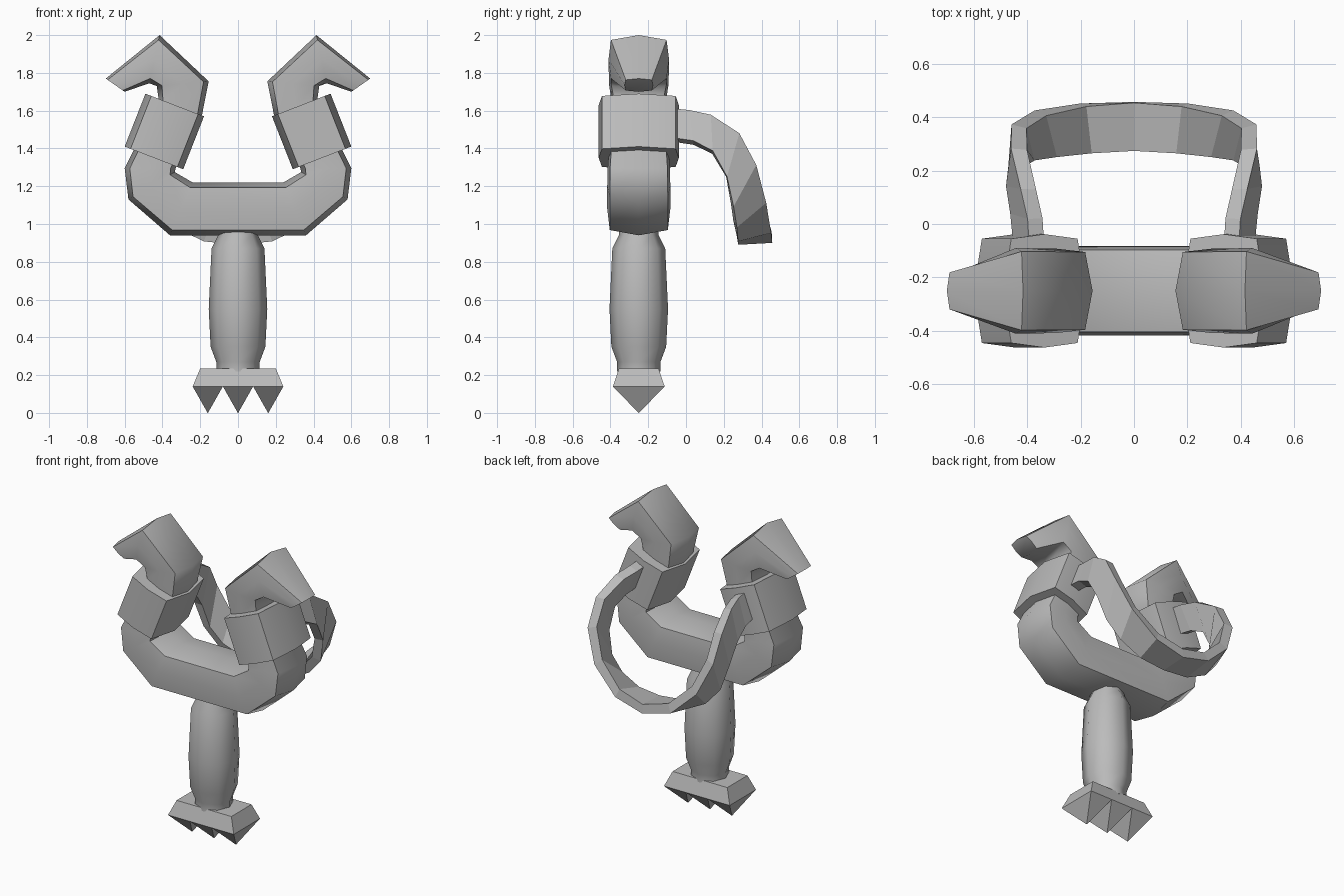
import bpy, bmesh, math
from mathutils import Vector

cube = bpy.data.objects.get("Cube")
if cube:
    bpy.data.objects.remove(cube, do_unlink=True)

AXIS_Y = -0.25  # depth of the frame's centre plane

grey = bpy.data.materials.new("plain_grey")
grey.use_nodes = True
COLOUR = (0.5, 0.5, 0.5, 1)
grey.diffuse_color = COLOUR
grey.node_tree.nodes["Principled BSDF"].inputs["Base Color"].default_value = COLOUR


def loft(name, rings, smooth_angle=None):
    """Skin a list of equal-sized point rings and cap both ends."""
    bm = bmesh.new()
    loops = [[bm.verts.new(p) for p in ring] for ring in rings]
    n = len(loops[0])
    for a, b in zip(loops, loops[1:]):
        for i in range(n):
            j = (i + 1) % n
            bm.faces.new((a[i], a[j], b[j], b[i]))
    bm.faces.new(loops[0])
    bm.faces.new(loops[-1])
    bmesh.ops.remove_doubles(bm, verts=bm.verts, dist=0.0001)
    bmesh.ops.recalc_face_normals(bm, faces=bm.faces)
    mesh = bpy.data.meshes.new(name)
    bm.to_mesh(mesh)
    bm.free()
    mesh.materials.append(grey)
    ob = bpy.data.objects.new(name, mesh)
    bpy.context.collection.objects.link(ob)
    if smooth_angle:
        bpy.ops.object.select_all(action="DESELECT")
        ob.select_set(True)
        bpy.context.view_layer.objects.active = ob
        bpy.ops.object.shade_smooth_by_angle(angle=math.radians(smooth_angle))
    return ob


# Flattened octagon: (position across the section, position in depth)
SECTION = [(1, 0), (0.8, 0.92), (0, 1), (-0.8, 0.92),
           (-1, 0), (-0.8, -0.92), (0, -1), (0.8, -0.92)]


def ring(outer, inner, depth):
    """Octagon spanning two (x, z) points with a given half depth."""
    o, i = Vector(outer), Vector(inner)
    mid, half = (o + i) / 2, (o - i) / 2
    pts = []
    for u, v in SECTION:
        p = mid + half * u
        pts.append((p.x, AXIS_Y + depth * v, p.y))
    return pts


def mirrored(rings):
    return [[(-x, y, z) for x, y, z in r] for r in rings]


# Fork: one tube from hooked tip to hooked tip, left half then mirrored
half_fork = [ring(*r) for r in [
    ((0.36, 0.94), (0.24, 1.22), 0.167),
    ((0.58, 1.13), (0.335, 1.275), 0.167),
    ((0.60, 1.295), (0.33, 1.295), 0.165),
    ((0.42, 1.66), (0.19, 1.58), 0.140),
    ((0.43, 1.73), (0.155, 1.755), 0.158),
    ((0.47, 1.745), (0.415, 2.0), 0.160),
    ((0.60, 1.70), (0.70, 1.77), 0.075),
]]
loft("fork", mirrored(half_fork)[::-1] + half_fork, 62)

# Cuffs wrapped around the arms
cuff = [ring((0.60, 1.41), (0.29, 1.29), 0.212),
        ring((0.49, 1.69), (0.18, 1.57), 0.212)]
loft("left_cuff", cuff, 50)
loft("right_cuff", mirrored(cuff), 50)

# Handle turned from a profile of (radius, height)
profile = [(0.115, 0.22), (0.115, 0.27), (0.145, 0.35), (0.155, 0.55),
           (0.14, 0.87), (0.105, 0.94), (0.10, 1.0)]
angles = [math.tau * k / 8 for k in range(8)]
loft("handle", [[(r * math.cos(a), AXIS_Y + r * math.sin(a), z) for a in angles]
                for r, z in profile], 50)


def rectangle(cx, hx, hy, z):
    return [(cx + sx * hx, AXIS_Y + sy * hy, z)
            for sx, sy in ((-1, -1), (1, -1), (1, 1), (-1, 1))]


# Foot block with a row of pyramid spikes
loft("foot_block", [rectangle(0, 0.24, 0.137, 0.14), rectangle(0, 0.2, 0.105, 0.235)])
for name, cx in (("right_spike", -0.16), ("middle_spike", 0), ("left_spike", 0.16)):
    loft(name, [rectangle(cx, 0.001, 0.001, 0), rectangle(cx, 0.08, 0.137, 0.14)])

# Band: (outer edge, inner edge) of the ribbon from the left cuff to the middle
half_band = [
    ((0.365, -0.06, 1.60), (0.425, -0.06, 1.445)),
    ((0.370, 0.02, 1.592), (0.435, 0.04, 1.43)),
    ((0.395, 0.13, 1.57), (0.450, 0.14, 1.38)),
    ((0.430, 0.28, 1.48), (0.440, 0.215, 1.25)),
    ((0.430, 0.365, 1.32), (0.400, 0.245, 1.10)),
    ((0.350, 0.415, 1.13), (0.310, 0.26, 1.00)),
    ((0.190, 0.445, 0.98), (0.170, 0.27, 0.935)),
    ((0.0, 0.455, 0.93), (0.0, 0.275, 0.92)),
]
edges = [(Vector(o), Vector(i)) for o, i in half_band]
flip = Vector((-1, 1, 1))
edges += [(o * flip, i * flip) for o, i in edges[-2::-1]]
mids = [(o + i) / 2 for o, i in edges]
band = []
for k, (o, i) in enumerate(edges):
    along = mids[min(k + 1, len(mids) - 1)] - mids[max(k - 1, 0)]
    t = along.cross(o - i).normalized() * 0.03
    band.append([o + t, i + t, i - t, o - t])
loft("band", band)
